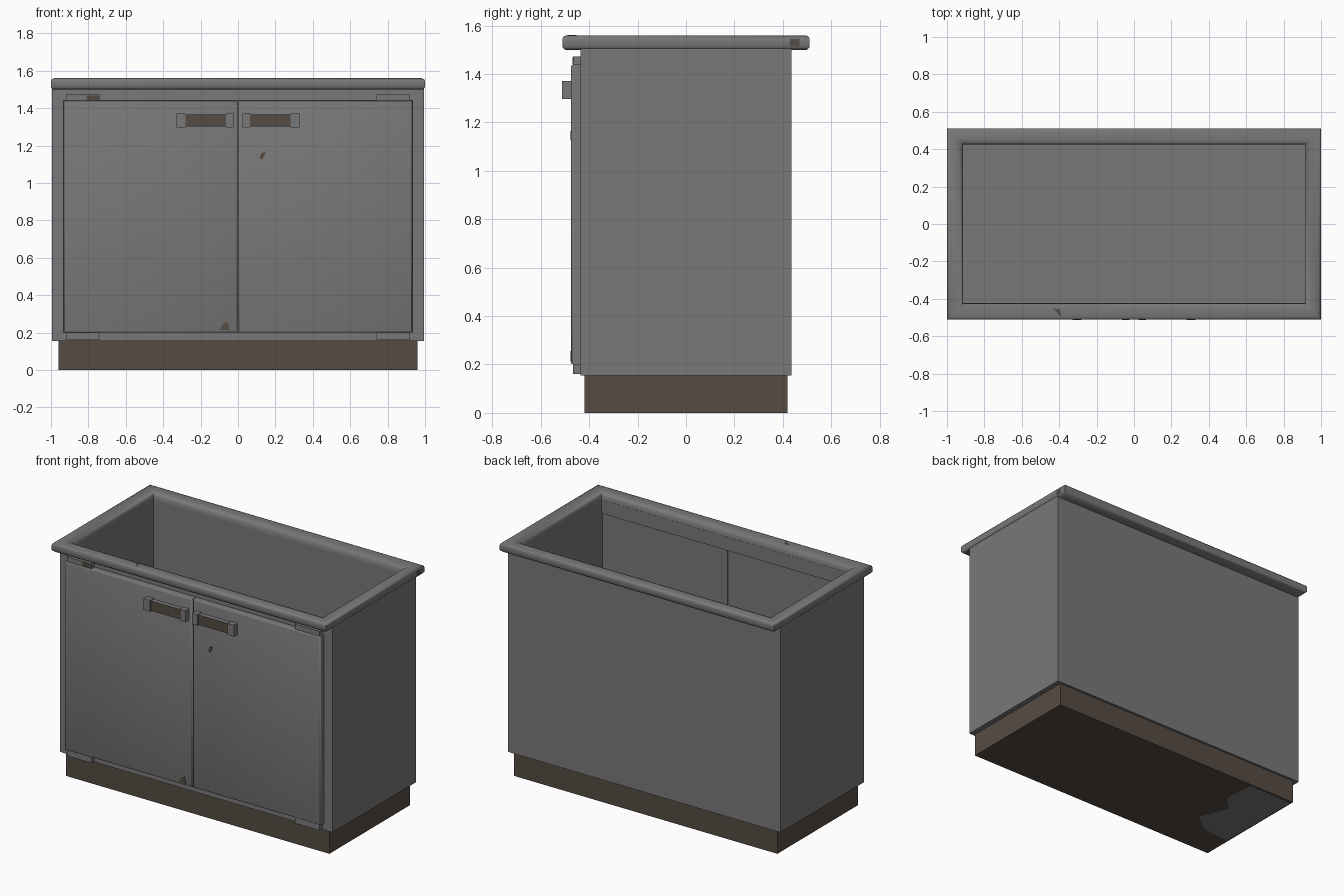
import bpy, bmesh

if "Cube" in bpy.data.objects:
    bpy.data.objects.remove(bpy.data.objects["Cube"])


def material(name, rgb):
    m = bpy.data.materials.new(name)
    m.diffuse_color = (*rgb, 1)
    m.use_nodes = True
    m.node_tree.nodes["Principled BSDF"].inputs["Base Color"].default_value = m.diffuse_color
    return m


GREY = material("worn grey paint", (0.19, 0.19, 0.19))
BROWN = material("dark brown", (0.092, 0.071, 0.057))


def finish(name, bm, mat, smooth=None):
    bmesh.ops.recalc_face_normals(bm, faces=bm.faces)
    me = bpy.data.meshes.new(name)
    bm.to_mesh(me)
    bm.free()
    ob = bpy.data.objects.new(name, me)
    bpy.context.collection.objects.link(ob)
    me.materials.append(mat)
    if smooth:
        bpy.ops.object.select_all(action='DESELECT')
        ob.select_set(True)
        bpy.context.view_layer.objects.active = ob
        bpy.ops.object.shade_smooth_by_angle(angle=smooth)
    return ob


def box(name, x, y, z, mat=GREY, bevel=0):
    bm = bmesh.new()
    bmesh.ops.create_cube(bm, size=1)
    for v in bm.verts:
        v.co = [r[0] if c < 0 else r[1] for c, r in zip(v.co, (x, y, z))]
    if bevel:
        edges = [e for e in bm.edges if all(v.co.y < y[0] + 1e-5 for v in e.verts)]
        bmesh.ops.bevel(bm, geom=edges, offset=bevel, segments=2, profile=0.5, affect='EDGES')
    return finish(name, bm, mat, 0.9 if bevel else None)


def plate(name, points, mat, direction, depth=0.003):
    """Thin flat patch: polygon pushed out along a direction."""
    bm = bmesh.new()
    f = bm.faces.new([bm.verts.new(p) for p in points])
    r = bmesh.ops.extrude_face_region(bm, geom=[f])
    for v in r["geom"]:
        if isinstance(v, bmesh.types.BMVert):
            v.co = [a + b * depth for a, b in zip(v.co, direction)]
    return finish(name, bm, mat)


# plinth
box("plinth", (-0.96, 0.96), (-0.42, 0.42), (0, 0.16), BROWN)

# open cabinet carcass
for side, x in (("left", (-0.994, -0.913)), ("right", (0.913, 0.994))):
    box(side + "_wall", x, (-0.435, 0.435), (0.155, 1.51))
box("back_wall", (-0.913, 0.913), (0.424, 0.435), (0.155, 1.51))
box("front_lintel", (-0.913, 0.913), (-0.435, -0.423), (1.42, 1.51))
box("cabinet_floor", (-0.913, 0.913), (-0.435, 0.424), (0.155, 0.2))

# rounded rim swept around the open top: inward offset and height
profile = [(0.012, 1.5), (0, 1.512), (0, 1.545), (0.005, 1.555), (0.016, 1.56),
           (0.058, 1.56), (0.076, 1.553), (0.087, 1.535), (0.087, 1.5)]
bm = bmesh.new()
rings = [[bm.verts.new((sx * (1 - d), sy * (0.511 - d), z)) for d, z in profile]
         for sx, sy in ((-1, -1), (1, -1), (1, 1), (-1, 1))]
n = len(profile)
for i in range(4):
    a, b = rings[i], rings[(i + 1) % 4]
    for j in range(n):
        k = (j + 1) % n
        bm.faces.new((a[j], b[j], b[k], a[k]))
finish("top_rim", bm, GREY, 0.9)

# doors, hinges and handles, one set per side
for side, s in (("left", -1), ("right", 1)):
    def span(a, b):
        return tuple(sorted((s * a, s * b)))
    box(side + "_door", span(0.002, 0.932), (-0.475, -0.433), (0.2, 1.44), bevel=0.01)
    for level, z in (("upper", (1.435, 1.472)), ("lower", (0.16, 0.205))):
        box(f"{side}_{level}_hinge", span(0.74, 0.92), (-0.466, -0.433), z)
    # handle: two end blocks with a slightly recessed brown-faced bar
    box(side + "_handle_inner_end", span(0.025, 0.065), (-0.512, -0.473), (1.297, 1.372))
    box(side + "_handle_outer_end", span(0.282, 0.33), (-0.512, -0.473), (1.297, 1.372))
    bar = box(side + "_handle_bar", span(0.065, 0.282), (-0.505, -0.473), (1.302, 1.367))
    bar.data.materials.append(BROWN)
    for p in bar.data.polygons:
        if p.normal.y < -0.5:
            p.material_index = 1

# worn patches
plate("door_chip_low", [(x, -0.475, z) for x, z in
      ((-0.1, 0.215), (-0.045, 0.212), (-0.055, 0.255), (-0.075, 0.25))], BROWN, (0, -1, 0))
plate("door_chip_high", [(x, -0.475, z) for x, z in
      ((0.115, 1.135), (0.13, 1.125), (0.15, 1.165), (0.125, 1.16))], BROWN, (0, -1, 0))
plate("hinge_chip", [(x, -0.466, z) for x, z in
      ((-0.81, 1.442), (-0.74, 1.442), (-0.74, 1.468), (-0.81, 1.468))], BROWN, (0, -1, 0))
plate("rim_top_chip", [(x, y, 1.56) for x, y in
      ((-0.43, -0.452), (-0.4, -0.455), (-0.385, -0.49), (-0.4, -0.49))], BROWN, (0, 0, 1), 0.001)
plate("rim_side_chip", [(0.999, y, z) for y, z in
      ((0.43, 1.513), (0.47, 1.513), (0.47, 1.544), (0.43, 1.544))], BROWN, (1, 0, 0), 0.002)
plate("plinth_bottom_wear", [(x, y, 0) for x, y in
      ((-0.95, 0.4), (-0.62, 0.41), (-0.6, 0.2), (-0.7, 0.1), (-0.62, -0.1),
       (-0.75, -0.2), (-0.95, -0.22))], GREY, (0, 0, -1), 0.001)
